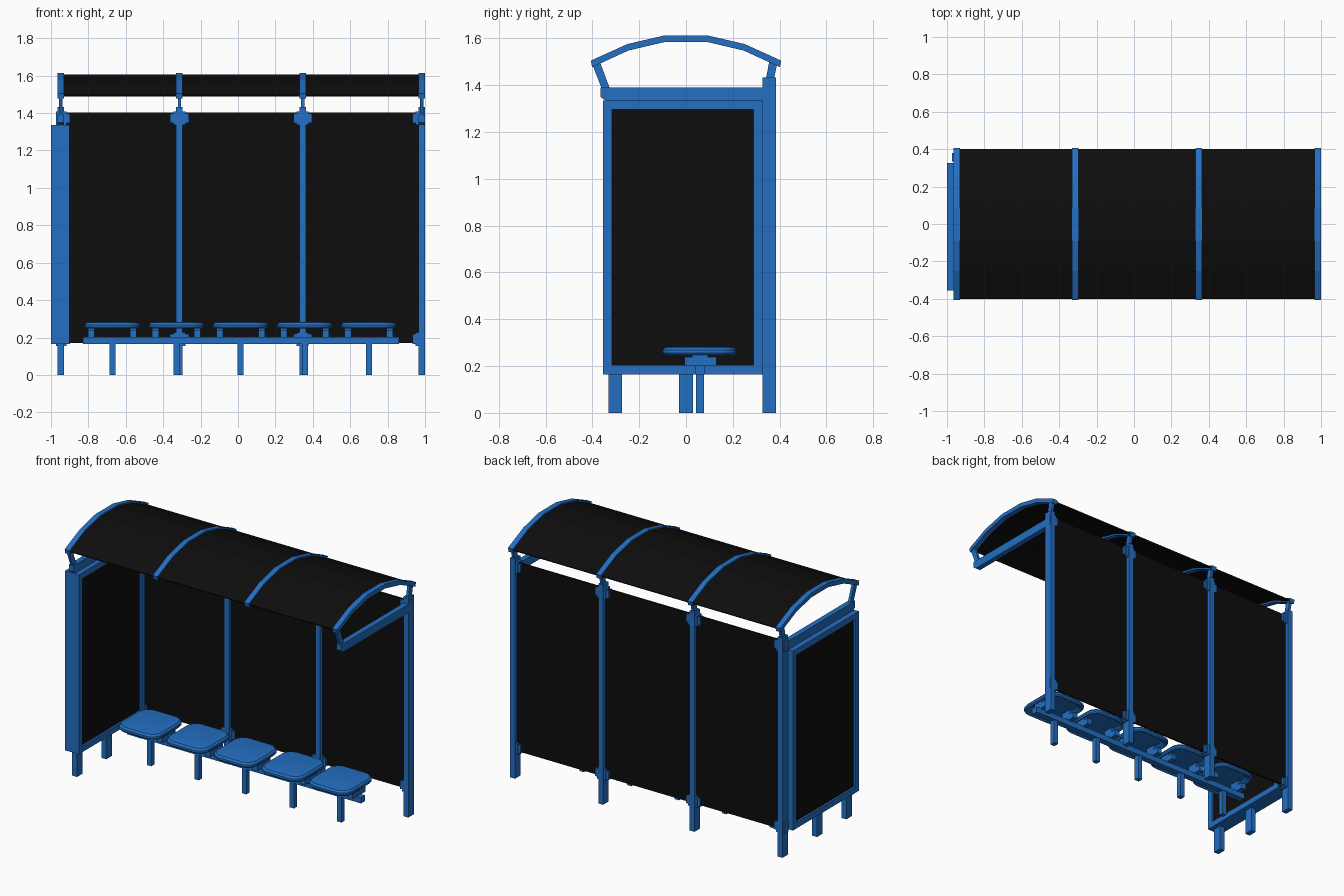
import bpy, bmesh, math
from mathutils import Vector

if "Cube" in bpy.data.objects:
    bpy.data.objects.remove(bpy.data.objects["Cube"], do_unlink=True)


def material(name, rgb):
    m = bpy.data.materials.new(name)
    m.use_nodes = True
    m.diffuse_color = (*rgb, 1)
    m.node_tree.nodes["Principled BSDF"].inputs["Base Color"].default_value = (*rgb, 1)
    return m


BLUE = material("blue paint", (0.017, 0.158, 0.54))
BLACK = material("black glass", (0.004, 0.004, 0.004))


def finish(name, bm, *mats):
    bmesh.ops.recalc_face_normals(bm, faces=bm.faces)
    me = bpy.data.meshes.new(name)
    bm.to_mesh(me)
    bm.free()
    for m in mats:
        me.materials.append(m)
    ob = bpy.data.objects.new(name, me)
    bpy.context.collection.objects.link(ob)
    return ob


def add_box(bm, x, y, z):
    """Box from (min, max) pairs."""
    ranges = (x, y, z)
    verts = bmesh.ops.create_cube(bm, size=1)["verts"]
    for v in verts:
        v.co = Vector([r[0] + (c + 0.5) * (r[1] - r[0]) for r, c in zip(ranges, v.co)])


def box(name, x, y, z, mat=BLUE):
    bm = bmesh.new()
    add_box(bm, x, y, z)
    return finish(name, bm, mat)


def around(c, w):
    return (c - w / 2, c + w / 2)


def extrude_x(name, profile, x, mat=BLUE):
    """Extrude a closed (y, z) outline between two x values."""
    bm = bmesh.new()
    face = bm.faces.new([bm.verts.new((x[0], y, z)) for y, z in profile])
    new = bmesh.ops.extrude_face_region(bm, geom=[face])["geom"]
    bmesh.ops.translate(bm, vec=(x[1] - x[0], 0, 0),
                        verts=[g for g in new if isinstance(g, bmesh.types.BMVert)])
    return finish(name, bm, mat)


POSTS = (-0.948, -0.313, 0.346, 0.982)
W = 0.035

# Curved roof outlines: a five-sided arch with a given top and bottom offset
half_arch = [(0.407, 1.505), (0.25, 1.576), (0.09, 1.613)]
arch = [(-y, z) for y, z in half_arch] + half_arch[::-1]


def arch_band(top, bottom, trim=1.0):
    upper = [(y * trim, z - top) for y, z in arch]
    lower = [(y * trim * 0.985, z - bottom) for y, z in arch]
    return upper + lower[::-1]


extrude_x("roof_sheet", arch_band(0.008, 0.016, 0.985), (POSTS[0], POSTS[-1]), BLACK)

# Rear glass wall
box("rear_glass", (POSTS[0], POSTS[-1]), around(0.356, 0.012), (0.172, 1.402), BLACK)

# Rear posts with roof ribs, struts and glass clamps
for i, x in enumerate(POSTS):
    box(f"rear_post_{i}", around(x, W), (0.327, 0.385), (0, 1.432))
    extrude_x(f"roof_rib_{i}", arch_band(0, 0.028), around(x, W))
    extrude_x(f"rear_strut_{i}",
              [(0.34, 1.42), (0.375, 1.42), (0.39, 1.495), (0.357, 1.508)], around(x, 0.018))
    left = x - (0.05 if i > 0 else 0.025)
    right = x + (0.05 if i < 3 else 0.018)
    inner_l, inner_r = max(left, x - 0.032), min(right, x + 0.032)
    bm = bmesh.new()
    for z in (0.192, 1.373):
        add_box(bm, (left, right), around(0.356, 0.036), around(z, 0.052))
        add_box(bm, (inner_l, inner_r), around(0.356, 0.046), around(z, 0.072))
    finish(f"glass_clamps_{i}", bm, BLUE)

# End arms with front struts
for side, x in (("right", POSTS[0]), ("left", POSTS[-1])):
    extrude_x(f"{side}_arm", [(-0.365, 1.39), (0.33, 1.39), (0.33, 1.335),
                              (-0.345, 1.335), (-0.365, 1.35)], around(x, W))
    extrude_x(f"{side}_front_strut", [(-0.36, 1.385), (-0.325, 1.385),
                                      (-0.368, 1.5), (-0.4, 1.488)], around(x, 0.018))

# End display panel: inset dark faces on both wide sides
bm = bmesh.new()
add_box(bm, (-1, -0.9), (-0.355, 0.327), (0.165, 1.335))
bm.normal_update()
wide = [f for f in bm.faces if abs(f.normal.x) > 0.9]
bmesh.ops.inset_individual(bm, faces=wide, thickness=0.055)
bmesh.ops.inset_individual(bm, faces=wide, thickness=0.0005, depth=-0.012)
for f in wide:
    f.material_index = 1
finish("end_panel", bm, BLUE, BLACK)
for name, y in (("front", -0.302), ("middle", 0.0)):
    box(f"panel_{name}_leg", around(POSTS[0], W), around(y, 0.058), (0, 0.17))


def rounded_loop(bm, hx, hy, r, z, segments=4):
    """Ring of vertices forming a rounded rectangle."""
    ring = []
    for q, (sx, sy) in enumerate(((1, 1), (-1, 1), (-1, -1), (1, -1))):
        for k in range(segments + 1):
            a = (q + k / segments) * math.pi / 2
            ring.append(bm.verts.new((sx * (hx - r) + r * math.cos(a),
                                      sy * (hy - r) + r * math.sin(a), z)))
    return ring


# Bench: rail, legs, brackets and hollow rounded seats
box("bench_rail", (-0.83, 0.86), around(0.06, 0.042), (0.165, 0.203))
for i in range(5):
    cx = -0.672 + i * 0.343
    box(f"bench_leg_{i}", around(cx, 0.032), around(0.06, 0.034), (0, 0.17))
    bm = bmesh.new()
    for s in (-1, 1):
        add_box(bm, around(cx + s * 0.112, W), (-0.006, 0.13), (0.2, 0.238))
        add_box(bm, around(cx + s * 0.112, W), (0.025, 0.095), (0.236, 0.272))
    finish(f"seat_brackets_{i}", bm, BLUE)

    bm = bmesh.new()
    # (inset from the widest outline, height), from underside to top
    layers = ((0.04, 0.268), (0.016, 0.25), (0.006, 0.247), (0, 0.255),
              (0, 0.268), (0.01, 0.28), (0.028, 0.284))
    rings = [rounded_loop(bm, 0.148 - d, 0.158 - d, 0.07 - d * 0.7, z) for d, z in layers]
    for a, b in zip(rings, rings[1:]):
        for k in range(len(a)):
            n = (k + 1) % len(a)
            bm.faces.new((a[k], a[n], b[n], b[k]))
    bm.faces.new(rings[0])
    bm.faces.new(rings[-1])
    seat = finish(f"seat_{i}", bm, BLUE)
    seat.location = (cx, 0.058, 0)
    bpy.ops.object.select_all(action="DESELECT")
    seat.select_set(True)
    bpy.context.view_layer.objects.active = seat
    bpy.ops.object.shade_smooth_by_angle(angle=math.radians(30))
